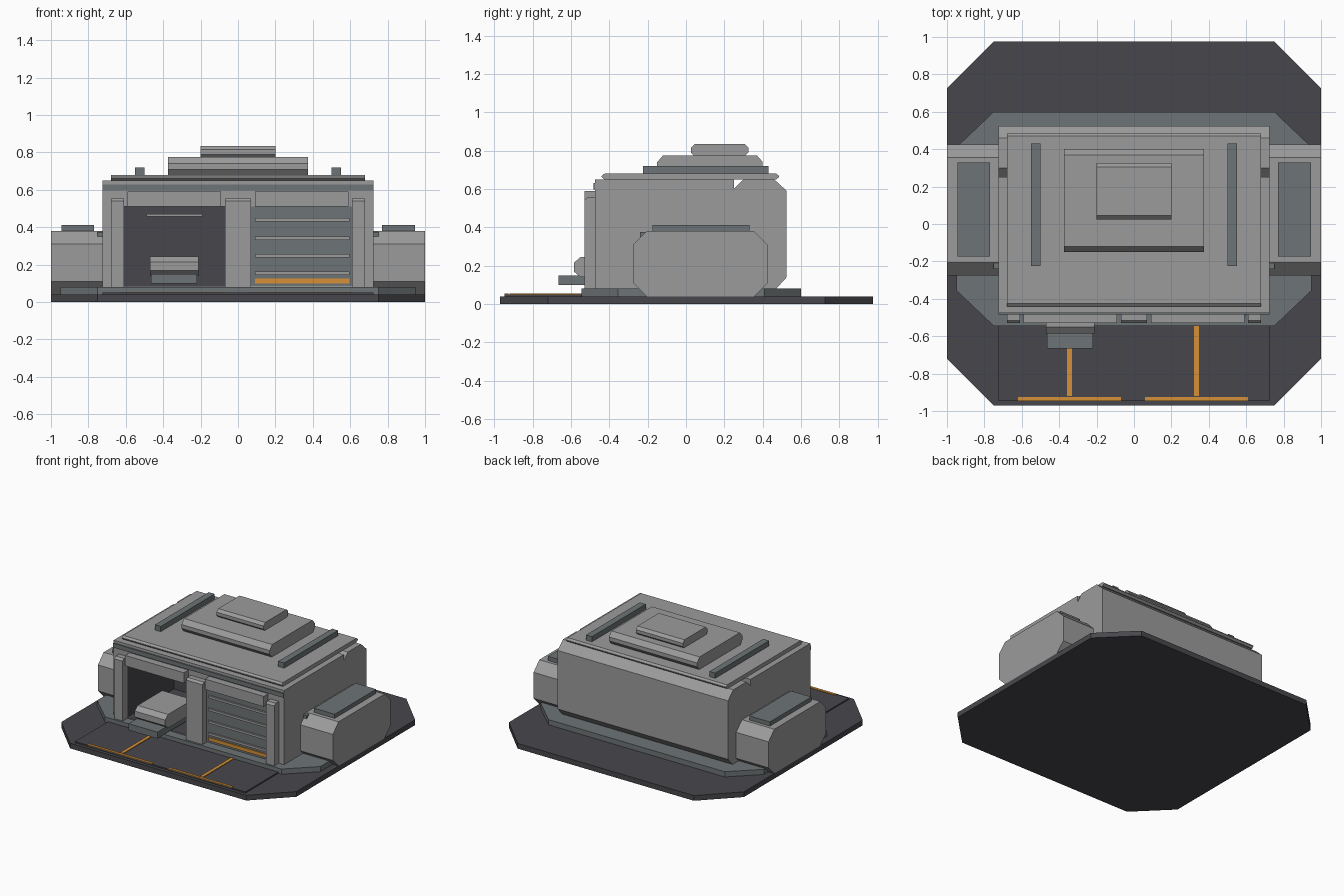
import bpy, bmesh

if "Cube" in bpy.data.objects:
    bpy.data.objects.remove(bpy.data.objects["Cube"])


def material(name, r, g, b):
    m = bpy.data.materials.new(name)
    m.diffuse_color = (r, g, b, 1)
    m.use_nodes = True
    m.node_tree.nodes["Principled BSDF"].inputs["Base Color"].default_value = m.diffuse_color
    return m


GREY = material("light_grey", 0.33, 0.33, 0.33)
SLATE = material("slate_grey", 0.155, 0.175, 0.182)
DARK = material("dark_asphalt", 0.064, 0.062, 0.071)
ORANGE = material("orange_paint", 0.66, 0.28, 0.04)


def prism(name, points, to_3d, low, high, mat):
    """Extrude a flat outline from low to high."""
    bm = bmesh.new()
    a = [bm.verts.new(to_3d(p, low)) for p in points]
    b = [bm.verts.new(to_3d(p, high)) for p in points]
    bm.faces.new(a)
    bm.faces.new(b)
    for i in range(len(points)):
        j = (i + 1) % len(points)
        bm.faces.new((a[i], a[j], b[j], b[i]))
    bmesh.ops.recalc_face_normals(bm, faces=bm.faces)
    mesh = bpy.data.meshes.new(name)
    bm.to_mesh(mesh)
    bm.free()
    mesh.materials.append(mat)
    ob = bpy.data.objects.new(name, mesh)
    bpy.context.collection.objects.link(ob)
    return ob


def along_x(name, profile, x0, x1, mat):
    return prism(name, profile, lambda p, x: (x, p[0], p[1]), x0, x1, mat)


def along_z(name, outline, z0, z1, mat):
    return prism(name, outline, lambda p, z: (p[0], p[1], z), z0, z1, mat)


def box(name, x0, x1, y0, y1, z0, z1, mat):
    return along_z(name, [(x0, y0), (x1, y0), (x1, y1), (x0, y1)], z0, z1, mat)


def cut_rect(a0, a1, b0, b1, ca, cb):
    """Rectangle with four cut corners."""
    return [(a0 + ca, b0), (a1 - ca, b0), (a1, b0 + cb), (a1, b1 - cb),
            (a1 - ca, b1), (a0 + ca, b1), (a0, b1 - cb), (a0, b0 + cb)]


# Ground slab, foundation and apron
along_z("ground_slab", cut_rect(-1, 1, -0.97, 0.975, 0.25, 0.25), 0, 0.04, DARK)
along_z("foundation", cut_rect(-0.95, 0.95, -0.545, 0.6, 0.2, 0.19), 0.04, 0.08, SLATE)
box("apron", -0.725, 0.725, -0.945, -0.54, 0.04, 0.05, DARK)
for side, x0, x1 in (("left", -0.62, -0.07), ("right", 0.06, 0.61)):
    xc = (x0 + x1) / 2
    box(side + "_stop_line", x0, x1, -0.945, -0.925, 0.05, 0.055, ORANGE)
    box(side + "_guide_line", xc - 0.013, xc + 0.013, -0.92, -0.545, 0.05, 0.055, ORANGE)

# Main hall, with a groove across the top and an open bay
hall = along_x("hall", [(-0.475, 0.08), (0.47, 0.08), (0.525, 0.14), (0.525, 0.59),
                        (0.46, 0.65), (0.30, 0.65), (0.25, 0.60), (0.25, 0.65),
                        (-0.475, 0.65)], -0.725, 0.725, GREY)
hall.data.materials.append(DARK)
cutter = box("bay_cutter", -0.615, -0.07, -0.7, 0.1, 0.085, 0.51, DARK)
cutter.hide_render = True
cut = hall.modifiers.new("bay", "BOOLEAN")
cut.operation = "DIFFERENCE"
cut.solver = "EXACT"
cut.object = cutter
bpy.context.view_layer.objects.active = hall
bpy.ops.object.modifier_apply(modifier="bay")
bpy.data.objects.remove(cutter)
for f in hall.data.polygons:  # bay lining is dark
    c = f.center
    inside = -0.62 < c.x < -0.06 and -0.47 < c.y < 0.11 and 0.08 < c.z < 0.52
    f.material_index = 1 if inside and c.z > 0.082 else 0

box("front_band", -0.725, 0.725, -0.483, -0.475, 0.597, 0.63, SLATE)

# Pillars and lintels around the bays
for name, x0, x1 in (("left_pillar", -0.68, -0.61), ("centre_pillar", -0.07, 0.07),
                     ("right_pillar", 0.61, 0.68)):
    along_x(name, [(-0.53, 0.08), (-0.47, 0.08), (-0.47, 0.555), (-0.515, 0.555),
                   (-0.53, 0.54)], x0, x1, GREY)
for side, x0 in (("left", -0.59), ("right", 0.09)):
    box(side + "_lintel", x0, x0 + 0.5, -0.53, -0.47, 0.51, 0.59, GREY)

# Closed door with slats and a warning stripe
box("door", 0.07, 0.61, -0.482, -0.47, 0.085, 0.51, SLATE)
for z in (0.155, 0.247, 0.342, 0.44):
    box("door_slat", 0.09, 0.595, -0.495, -0.48, z - 0.009, z + 0.009, GREY)
box("door_stripe", 0.09, 0.595, -0.49, -0.48, 0.1, 0.127, ORANGE)

# Parked vehicle and lamp in the open bay
along_x("vehicle_body", [(-0.55, 0.14), (-0.25, 0.14), (-0.25, 0.245), (-0.55, 0.245),
                         (-0.585, 0.215), (-0.585, 0.17)], -0.47, -0.21, GREY)
box("vehicle_skid", -0.465, -0.22, -0.665, -0.3, 0.1, 0.15, SLATE)
box("bay_lamp", -0.49, -0.19, -0.40, -0.36, 0.457, 0.472, GREY)

# Roof tiers
along_x("roof_plate", cut_rect(-0.44, 0.485, 0.65, 0.68, 0.015, 0.012), -0.68, 0.68, GREY)
along_x("roof_platform", cut_rect(-0.15, 0.4, 0.675, 0.775, 0.03, 0.035), -0.375, 0.375, GREY)
along_x("roof_cap", cut_rect(0.025, 0.325, 0.77, 0.835, 0.02, 0.02), -0.2, 0.2, GREY)

# Roof rails and side pods on both sides
for side, s in (("left", -1), ("right", 1)):
    box(side + "_rail", s * 0.5, s * 0.55, -0.225, 0.43, 0.68, 0.72, SLATE)
    along_x(side + "_pod", cut_rect(-0.275, 0.425, 0.04, 0.38, 0.07, 0.07),
            s * 0.7, s * 1.0, GREY)
    box(side + "_pod_vent", s * 0.77, s * 0.945, -0.175, 0.33, 0.38, 0.412, SLATE)
    box(side + "_pod_bracket", s * 0.7, s * 0.752, -0.24, -0.19, 0.35, 0.376, SLATE)
